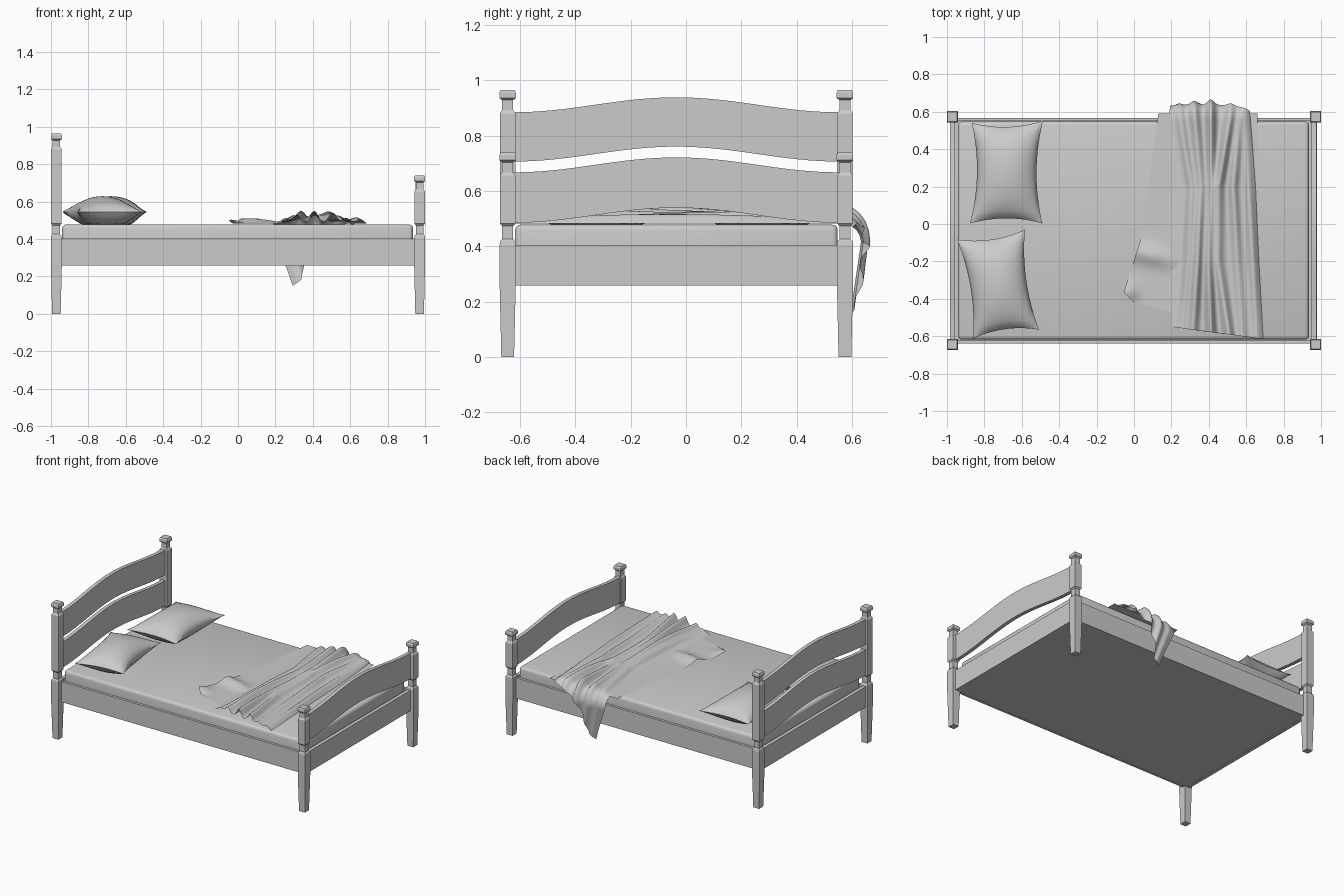
import bpy, bmesh, math
from mathutils import Vector

if "Cube" in bpy.data.objects:
    bpy.data.objects.remove(bpy.data.objects["Cube"])

YC = -0.035                      # bed centre line in y
PX, PY = 0.971, 0.609            # post offsets from the bed centre


def finish(name, bm, smooth=None):
    bmesh.ops.recalc_face_normals(bm, faces=bm.faces)
    me = bpy.data.meshes.new(name)
    bm.to_mesh(me)
    bm.free()
    ob = bpy.data.objects.new(name, me)
    bpy.context.collection.objects.link(ob)
    if smooth:
        bpy.ops.object.select_all(action='DESELECT')
        ob.select_set(True)
        bpy.context.view_layer.objects.active = ob
        bpy.ops.object.shade_smooth_by_angle(angle=math.radians(smooth))
    return ob


def box(name, lo, hi, bevel=0, segs=3):
    bm = bmesh.new()
    bmesh.ops.create_cube(bm, size=1)
    for v in bm.verts:
        v.co = Vector([(a + b) / 2 + c * (b - a) for a, b, c in zip(lo, hi, v.co)])
    if bevel:
        bmesh.ops.bevel(bm, geom=bm.edges[:], offset=bevel, segments=segs,
                        affect='EDGES', profile=0.5)
    return finish(name, bm, 40 if bevel else None)


def post(name, x, y, top):
    # square turned profile: (half width, height)
    prof = [(.023, 0), (.029, .26), (.029, .405), (.027, .418), (.020, .426),
            (.020, .473), (.028, .482), (.028, top - .084), (.020, top - .072),
            (.020, top - .036), (.030, top - .028), (.030, top - .009), (.025, top)]
    bm = bmesh.new()
    rings = [[bm.verts.new((x + sx * r, y + sy * r, z))
              for sx, sy in ((-1, -1), (1, -1), (1, 1), (-1, 1))] for r, z in prof]
    for a, b in zip(rings, rings[1:]):
        for i in range(4):
            j = (i + 1) % 4
            bm.faces.new((a[i], a[j], b[j], b[i]))
    bm.faces.new(rings[0])
    bm.faces.new(rings[-1])
    finish(name, bm)


def slat(name, x0, x1, zlow, zhigh, rise, n=32):
    # board with arched upper and lower edges
    bm = bmesh.new()
    half = PY - .02
    rows = []
    for i in range(n + 1):
        t = -1 + 2 * i / n
        up = rise * .5 * (1 + math.cos(math.pi * t))
        y = YC + t * half
        rows.append([bm.verts.new(c) for c in (
            (x0, y, zlow + up), (x1, y, zlow + up),
            (x1, y, zhigh + up), (x0, y, zhigh + up))])
    for a, b in zip(rows, rows[1:]):
        for i in range(4):
            j = (i + 1) % 4
            bm.faces.new((a[i], a[j], b[j], b[i]))
    bm.faces.new(rows[0])
    bm.faces.new(rows[-1])
    finish(name, bm, 30)


def sheet(bm, fn, nu, nv):
    g = [[bm.verts.new(fn(i / nu, j / nv)) for j in range(nv + 1)] for i in range(nu + 1)]
    for i in range(nu):
        for j in range(nv):
            bm.faces.new((g[i][j], g[i + 1][j], g[i + 1][j + 1], g[i][j + 1]))


def lerp(t, pts):
    # piecewise linear interpolation over evenly spaced points
    f = min(max(t, 0), 1) * (len(pts) - 1)
    i = min(int(f), len(pts) - 2)
    return pts[i] + (pts[i + 1] - pts[i]) * (f - i)


def pillow(name, corners):
    a, b, c, d = [Vector(p) for p in corners]
    bm = bmesh.new()
    for side in (1, -1):
        def fn(s, t, side=side):
            u, v = 2 * s - 1, 2 * t - 1
            h = max(0, (1 - u ** 2) * (1 - v ** 2)) ** .6
            pu = (u * (1 - .17 * (1 - v ** 2)) + 1) / 2
            pv = (v * (1 - .10 * (1 - u ** 2)) + 1) / 2
            p = a.lerp(b, pu).lerp(d.lerp(c, pu), pv)
            z = .545 + side * .084 * h - .012 * (1 - max(abs(u), abs(v)) ** 4) * (side < 0)
            return p.x, p.y, max(z, .479)
        sheet(bm, fn, 24, 24)
    bmesh.ops.remove_doubles(bm, verts=bm.verts[:], dist=1e-5)
    finish(name, bm, 60)


# posts
for sx, top, end in ((-1, .964, "head"), (1, .739, "foot")):
    for sy, side in ((-1, "front"), (1, "back")):
        post(f"{end}_post_{side}", sx * PX, YC + sy * PY, top)

# arched boards
slat("headboard_upper", -.984, -.958, .706, .884, .054)
slat("headboard_lower", -.984, -.958, .485, .667, .054)
slat("footboard", .950, .976, .485, .667, .054)

# rails, base and mattress
for sy, side in ((-1, "front"), (1, "back")):
    ys = sorted((YC + sy * .585, YC + sy * .603))
    box(f"side_rail_{side}", (-.96, ys[0], .258), (.96, ys[1], .404))
for x0, end in ((-.984, "head"), (.952, "foot")):
    box(f"{end}_rail", (x0, YC - .59, .258), (x0 + .026, YC + .59, .404))
box("base_board", (-.96, YC - .586, .259), (.955, YC + .586, .30))
box("mattress", (-.94, YC - .583, .30), (.935, YC + .583, .478), .02)

# pillows
pillow("pillow_back", ((-.877, .003), (-.49, .003), (-.487, .552), (-.867, .54)))
pillow("pillow_front", ((-.86, -.612), (-.508, -.565), (-.583, -.03), (-.947, -.083)))

# blanket folds: ridge x positions from near end to far end, height, width
RIDGES = [((.25, .29, .31, .24), .034, .024), ((.31, .34, .36, .32), .058, .026),
          ((.41, .40, .41, .41), .058, .024), ((.51, .45, .45, .52), .056, .026),
          ((.58, .55, .53, .57), .034, .024), ((.66, .64, .62, .60), .044, .024)]


def blanket_point(s, t):
    length = 1.18 + lerp(s, (.30, .28, .17, .085, .06, .05, .04))
    near = -.55 - .065 * s
    d = near + t * length                     # distance along the cloth
    yy = min(max((d + .6) / 1.2, 0), 1)
    x = .195 + .012 * math.sin(9 * d) * (1 - s) * .5
    x += s * (lerp(yy, (.69, .668, .65, .62)) - x)
    edge = min(1, 6 * min(s, 1 - s)) ** .5
    fold = sum(h * math.exp(-((x - lerp(yy, xs)) / w) ** 2) for xs, h, w in RIDGES)
    lift = .004 + edge * (.010 + fold * (.78 + .22 * math.sin(5 * d + 9 * s)))
    r, over = .065, d - .565
    if over <= 0:
        return x, d, .478 + lift
    ang = min(over / r, math.pi / 2)          # drape over the far side
    rest = max(0, over - r * math.pi / 2)
    y = .565 + (r + lift * .5) * math.sin(ang) - rest * .15
    z = .478 - r * (1 - math.cos(ang)) - rest + lift * math.cos(ang)
    return x + rest * .35 * (1 - s), y, z


bm = bmesh.new()
sheet(bm, blanket_point, 64, 72)
blanket = finish("blanket", bm, 80)

# lower blanket layer spreading out from under the folds
LEFT = [Vector(p) for p in ((.13, .59), (.08, .22), (.03, -.10), (-.055, -.365), (.0, -.42))]
RIGHT = [Vector(p) for p in ((.66, .59), (.66, .22), (.66, -.10), (.66, -.34), (.66, -.60))]


def flap_point(s, t):
    p = lerp(t, LEFT).lerp(lerp(t, RIGHT), s)
    fade = max(0, 1 - s / .45)
    bump = .028 * math.exp(-((p.y + .17 + .25 * (p.x - .1)) / .05) ** 2)
    bump += .022 * math.exp(-((p.x + .03) / .05) ** 2 - ((p.y + .36) / .05) ** 2)
    return p.x, p.y, .482 + bump * min(1, fade * 1.5)


bm = bmesh.new()
sheet(bm, flap_point, 40, 48)
finish("blanket_lower_layer", bm, 80)
